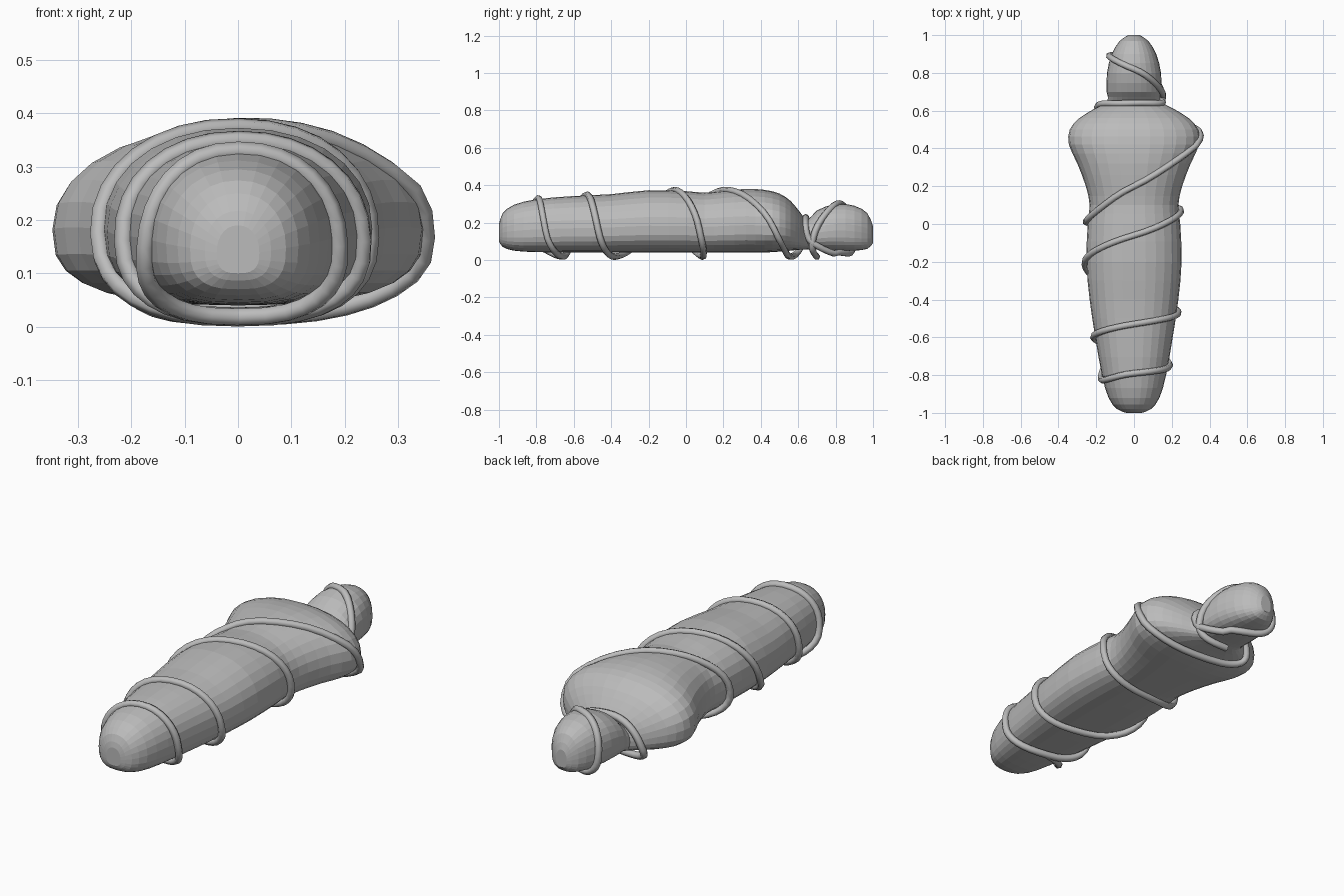
import bpy, bmesh, math

cube = bpy.data.objects.get("Cube")
if cube:
    bpy.data.objects.remove(cube)


def make_material(name, rgb):
    mat = bpy.data.materials.new(name)
    mat.use_nodes = True
    mat.diffuse_color = (*rgb, 1)
    mat.node_tree.nodes["Principled BSDF"].inputs["Base Color"].default_value = (*rgb, 1)
    return mat


grey = make_material("plain grey", (0.5, 0.5, 0.5))

# Body stations from feet to head: y, half width, top, bottom
STATIONS = [
    (-1.0, 0.04, 0.19, 0.10), (-0.98, 0.09, 0.25, 0.07), (-0.92, 0.135, 0.295, 0.05),
    (-0.8, 0.17, 0.325, 0.042), (-0.6, 0.205, 0.342, 0.04), (-0.4, 0.235, 0.352, 0.04),
    (-0.2, 0.252, 0.373, 0.04), (0.0, 0.245, 0.368, 0.04), (0.1, 0.235, 0.36, 0.04),
    (0.2, 0.255, 0.37, 0.04), (0.32, 0.3, 0.38, 0.04), (0.42, 0.345, 0.375, 0.04),
    (0.5, 0.34, 0.355, 0.045), (0.56, 0.29, 0.315, 0.05), (0.61, 0.21, 0.255, 0.055),
    (0.65, 0.14, 0.215, 0.055), (0.7, 0.145, 0.265, 0.055), (0.8, 0.143, 0.3, 0.05),
    (0.9, 0.118, 0.29, 0.05), (0.97, 0.075, 0.25, 0.06), (1.0, 0.03, 0.18, 0.09),
]


def spline(points, t):
    """Catmull-Rom value of a list of tuples at parameter t."""
    i = min(max(int(t), 0), len(points) - 2)
    f = t - i
    a, b, c, d = (points[min(max(i + k, 0), len(points) - 1)] for k in (-1, 0, 1, 2))
    return [q + f / 2 * (r - p + f * (2 * p - 5 * q + 4 * r - s + f * (3 * (q - r) + s - p)))
            for p, q, r, s in zip(a, b, c, d)]


def section(y):
    """Half width, top and bottom of the body at y."""
    for i in range(len(STATIONS) - 1):
        a, b = STATIONS[i], STATIONS[i + 1]
        if a[0] <= y <= b[0]:
            f = (y - a[0]) / (b[0] - a[0])
            return [p + f * (q - p) for p, q in zip(a[1:], b[1:])]


def outline(angle, width, top, bottom, squareness):
    """Rounded outline that is flatter underneath; angle 0 is -x, a quarter turn is the top."""
    middle = bottom + 0.43 * (top - bottom)
    c, s = math.cos(angle), math.sin(angle)
    power = 2 / (2.15 if s > 0 else squareness)
    height = top - middle if s > 0 else middle - bottom
    x = -math.copysign(abs(c) ** power, c) * width
    return x, middle + math.copysign(abs(s) ** power, s) * height


# Wrapped body, lofted through the stations
SIDES = 28
bm = bmesh.new()
rings = []
for k in range(2 * len(STATIONS) - 1):
    y, w, top, bottom = spline(STATIONS, k / 2)
    ring = []
    for j in range(SIDES):
        x, z = outline(2 * math.pi * j / SIDES, w, top, bottom, 2.8)
        ring.append(bm.verts.new((x, y, z)))
    rings.append(ring)
for a, b in zip(rings, rings[1:]):
    for j in range(SIDES):
        n = (j + 1) % SIDES
        bm.faces.new((a[j], a[n], b[n], b[j]))
bm.faces.new(rings[0])
bm.faces.new(rings[-1])
bmesh.ops.recalc_face_normals(bm, faces=bm.faces)
mesh = bpy.data.meshes.new("wrapped_body")
bm.to_mesh(mesh)
bm.free()
mesh.materials.append(grey)
body = bpy.data.objects.new("wrapped_body", mesh)
bpy.context.collection.objects.link(body)

# Rope winding round the body: y at each quarter turn, starting underneath
QUARTERS = [-0.66,
            -0.82, -0.79, -0.75, -0.66,
            -0.60, -0.53, -0.47, -0.38,
            -0.21, -0.06, 0.07, 0.09,
            0.01, 0.20, 0.47, 0.56,
            0.63, 0.64, 0.66, 0.86,
            0.89, 0.82, 0.68, 0.70]
STEPS = 8
path = []
for k in range((len(QUARTERS) - 1) * STEPS + 1):
    t = k / STEPS
    y = spline([(q,) for q in QUARTERS], t)[0]
    w, top, bottom = section(y)
    sag = 0.018 if y < 0.8 else 0.035
    x, z = outline((t - 1) * math.pi / 2, w + 0.01, top + 0.004, sag, 2.5)
    path.append((x, y, z))

curve = bpy.data.curves.new("rope", "CURVE")
curve.dimensions = "3D"
curve.bevel_depth = 0.018
curve.bevel_resolution = 1
curve.use_fill_caps = True
line = curve.splines.new("POLY")
line.points.add(len(path) - 1)
for point, co in zip(line.points, path):
    point.co = (*co, 1)
curve.materials.append(grey)
rope = bpy.data.objects.new("rope", curve)
bpy.context.collection.objects.link(rope)
